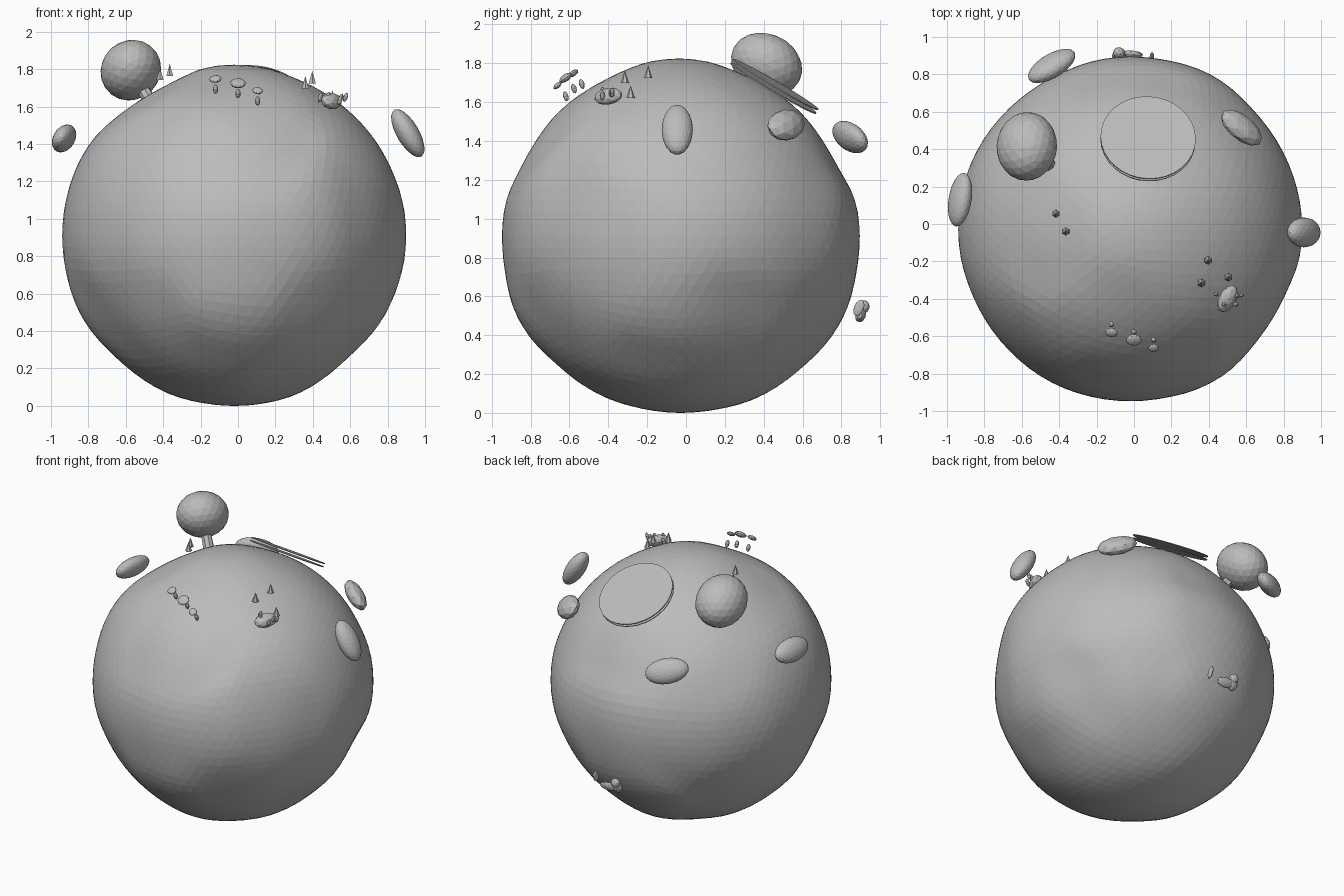
import bpy, bmesh, math
from mathutils import Vector, Matrix

if "Cube" in bpy.data.objects:
    bpy.data.objects.remove(bpy.data.objects["Cube"])

GREY = bpy.data.materials.new("stone grey")
GREY.diffuse_color = (0.5, 0.5, 0.5, 1)
GREY.use_nodes = True
GREY.node_tree.nodes["Principled BSDF"].inputs["Base Color"].default_value = GREY.diffuse_color
C = Vector((-0.02, -0.03, 0.914))  # planet centre


def finish(name, bm, matrix=None):
    if matrix:
        bm.transform(matrix)
    me = bpy.data.meshes.new(name)
    bm.to_mesh(me)
    bm.free()
    me.materials.append(GREY)
    ob = bpy.data.objects.new(name, me)
    bpy.context.collection.objects.link(ob)
    return ob


def frame(loc, normal, along):
    """Placement matrix: local z on the normal, local x along the tangent."""
    n = Vector(normal).normalized()
    t = Vector(along)
    t = (t - n * t.dot(n)).normalized()
    b = n.cross(t)
    return Matrix.Translation(loc) @ Matrix((t, b, n)).transposed().to_4x4()


def blob(name, loc, semi, normal=None, along=(1, 0, 0), detail=3):
    loc = Vector(loc)
    bm = bmesh.new()
    bmesh.ops.create_icosphere(bm, subdivisions=detail, radius=1)
    bmesh.ops.scale(bm, vec=semi, verts=bm.verts)
    return finish(name, bm, frame(loc, normal or loc - C, along))


def cone(name, loc, r1, r2, depth, sides, normal=None, along=(1, 0, 0)):
    loc = Vector(loc)
    bm = bmesh.new()
    bmesh.ops.create_cone(bm, cap_ends=True, segments=sides,
                          radius1=r1, radius2=r2, depth=depth)
    return finish(name, bm, frame(loc, normal or loc - C, along))


# Planet: lumpy sphere blended from outline radii taken every 30 degrees
# around several great circles (turn, tilt, radii)
RINGS = [
    (0, 0, (.92, .91, .895, .915, .87, .918, .92, .94, .935, .912, .93, .92)),
    (90, 0, (.92, .88, .88, .913, .877, .888, .92, .94, .94, .912, .94, .94)),
    (0, 90, (.92, .924, .936, .93, .915, .932, .92, .91, .92, .915, .928, .89)),
    (35, 25, (.916, .90, .90, .90, .89, .925, .916, .90, .895, .903, .87, .865)),
    (215, 25, (.916, .91, .91, .91, .915, .905, .91, .905, .90, .903, .90, .88)),
    (145, -25, (.91, .90, .888, .89, .896, .92, .905, .90, .91, .90, .90, .90)),
]
samples = []
for turn, tilt, radii in RINGS:
    a, e = math.radians(turn), math.radians(tilt)
    right = Vector((math.cos(a), math.sin(a), 0))
    up = Vector((-math.sin(a) * math.sin(e), math.cos(a) * math.sin(e), math.cos(e)))
    for i, r in enumerate(radii):
        t = math.radians(30 * i)
        samples.append((right * math.cos(t) + up * math.sin(t), r))


def planet_radius(d):
    total = weight = 0
    for s, r in samples:
        w = math.exp(32 * (s.dot(d) - 1))
        total += w * r
        weight += w
    return total / weight


bm = bmesh.new()
bmesh.ops.create_icosphere(bm, subdivisions=5, radius=1)
for v in bm.verts:
    d = v.co.normalized()
    v.co = d * planet_radius(d)
low = min(v.co.z for v in bm.verts)
finish("planet", bm, Matrix.Translation((C.x, C.y, -low)))

# Tree: big crown on a short trunk
crown = Vector((-0.573, 0.415, 1.795))
blob("tree_crown", crown, (0.19, 0.165, 0.152), along=(0, 1, -0.5))
cone("tree_trunk", C + (crown - C) * 0.85, 0.038, 0.032, 0.2, 8, normal=crown - C)

# Floating boulders lying along the surface
boulders = [
    ((-0.93, 0.13, 1.43), (0.145, 0.08, 0.055), (0.1, 1, 0), 3),
    ((0.908, -0.045, 1.458), (0.145, 0.08, 0.06), (-0.5, 0, 0.86), 3),
    ((-0.44, 0.845, 1.42), (0.145, 0.085, 0.058), (0.8, 0.5, -0.2), 3),
    ((0.575, 0.515, 1.482), (0.135, 0.085, 0.055), (0.83, -0.55, -0.25), 2),
]
for i, (loc, semi, along, detail) in enumerate(boulders):
    blob(f"boulder_{i + 1}", loc, semi, along=along, detail=detail)

# Pond: two thin stacked discs hovering over the surface
pond_normal = Vector((0.06, 0.505, 0.86))
for i, lift in enumerate((-0.01, 0.012)):
    loc = Vector((0.075, 0.455, 1.68)) + pond_normal * lift
    cone(f"pond_disc_{i + 1}", loc, 0.255, 0.255, 0.006, 32, normal=pond_normal)

# Mushrooms: flattened caps with small stems behind them
for i, (x, y, z, s) in enumerate([(-0.12, -0.58, 1.748, 0.033),
                                  (0.0, -0.62, 1.725, 0.042),
                                  (0.105, -0.662, 1.685, 0.029)]):
    blob(f"mushroom_cap_{i + 1}", (x, y, z), (s, s * 0.9, s * 0.45), detail=2)
    blob(f"mushroom_stem_{i + 1}", (x, y + 0.043, z - 0.055),
         (0.014, 0.014, 0.026), normal=(0, -0.3, 1), detail=2)

# Grass spikes
spikes = [(0.36, -0.315, 1.73), (0.397, -0.195, 1.757), (0.505, -0.285, 1.655),
          (-0.365, -0.04, 1.795), (-0.417, 0.055, 1.775)]
for i, loc in enumerate(spikes):
    cone(f"grass_spike_{i + 1}", loc, 0.022, 0.0, 0.065, 6, normal=(0, 0, 1))

# Log with little buds around it
blob("log", (0.5, -0.4, 1.63), (0.08, 0.05, 0.04), along=(0.45, 1, 0), detail=2)
buds = [(0.55, -0.385, 1.645), (0.545, -0.43, 1.635), (0.575, -0.38, 1.65),
        (0.48, -0.43, 1.655), (0.44, -0.375, 1.65)]
for i, loc in enumerate(buds):
    blob(f"log_bud_{i + 1}", loc, (0.012, 0.012, 0.026), normal=(0.3, 0, 1), detail=2)

# Flower on the back: petals and an upright leaf
blob("back_petal_1", (-0.08, 0.915, 0.545), (0.033, 0.035, 0.03), detail=2)
blob("back_petal_2", (-0.02, 0.905, 0.50), (0.07, 0.035, 0.02),
     along=(1, -0.15, 0), detail=2)
blob("back_petal_3", (-0.08, 0.90, 0.51), (0.04, 0.045, 0.025), detail=2)
blob("back_leaf", (0.095, 0.89, 0.54), (0.012, 0.045, 0.026), detail=2)
